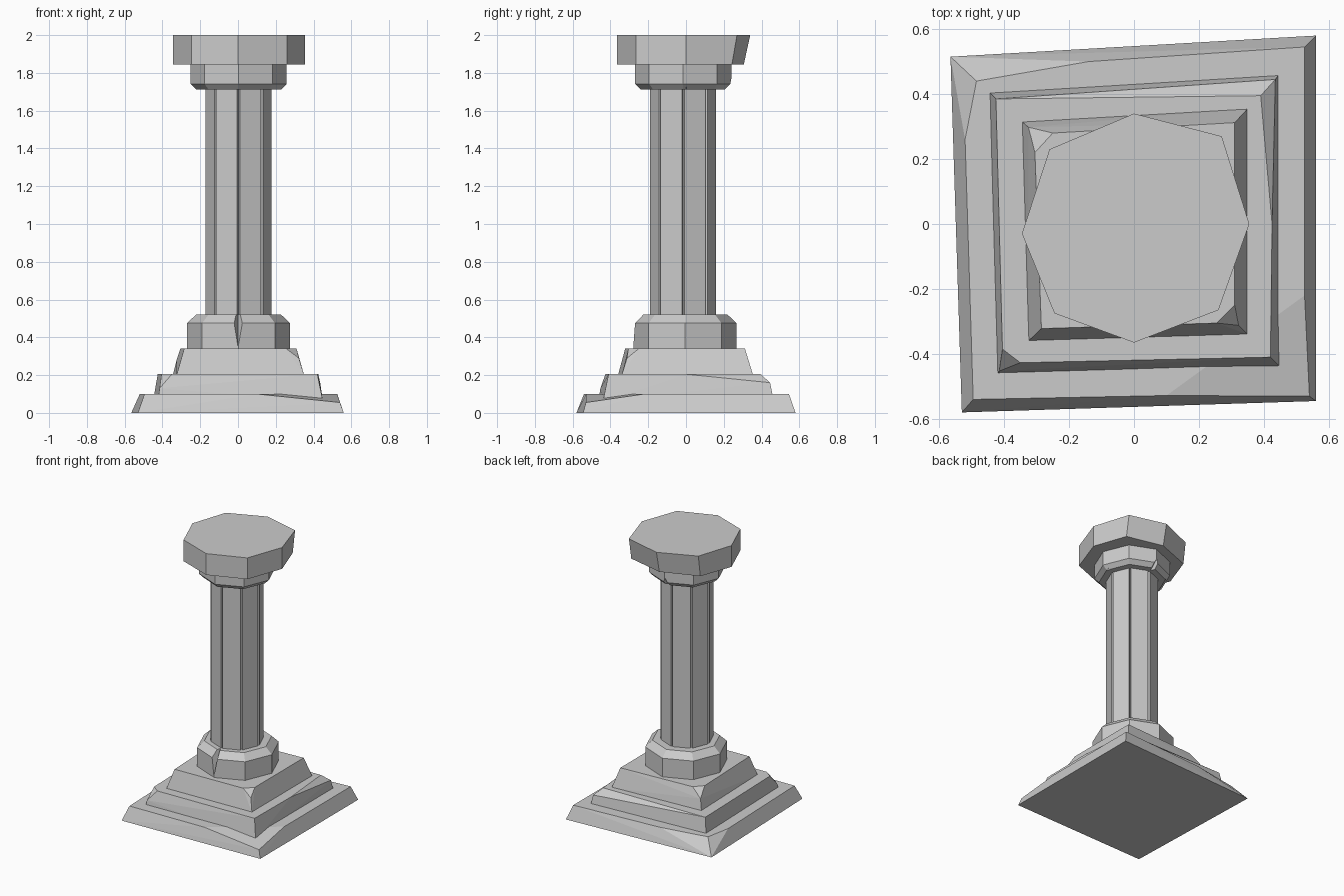
import bpy, bmesh
from math import sin, cos, pi
from mathutils import Vector

cube = bpy.data.objects.get("Cube")
if cube:
    bpy.data.objects.remove(cube)

stone = bpy.data.materials.new("grey_stone")
stone.use_nodes = True
GREY = (0.6, 0.6, 0.6, 1)
stone.diffuse_color = GREY
stone.node_tree.nodes["Principled BSDF"].inputs["Base Color"].default_value = GREY


def finish(name, bm):
    bmesh.ops.recalc_face_normals(bm, faces=bm.faces[:])
    mesh = bpy.data.meshes.new(name)
    bm.to_mesh(mesh)
    bm.free()
    mesh.materials.append(stone)
    obj = bpy.data.objects.new(name, mesh)
    bpy.context.collection.objects.link(obj)
    return obj


def hull(name, points):
    """Convex block around a few corner points."""
    bm = bmesh.new()
    for p in points:
        bm.verts.new(p)
    result = bmesh.ops.convex_hull(bm, input=bm.verts[:])
    loose = [v for v in bm.verts if not v.link_faces]
    bmesh.ops.delete(bm, geom=loose, context='VERTS')
    bmesh.ops.dissolve_limit(bm, angle_limit=0.01, verts=bm.verts[:], edges=bm.edges[:])
    return finish(name, bm)


def loft(name, rings):
    """Closed solid through rings that have the same number of points."""
    bm = bmesh.new()
    loops = [[bm.verts.new(p) for p in ring] for ring in rings]
    n = len(loops[0])
    for low, high in zip(loops, loops[1:]):
        for i in range(n):
            j = (i + 1) % n
            bm.faces.new((low[i], low[j], high[j], high[i]))
    bm.faces.new(loops[0][::-1])
    bm.faces.new(loops[-1])
    return finish(name, bm)


def octagon(r, z, cx=0.003, cy=-0.005):
    return [(cx + r * cos(i * pi / 4), cy + r * sin(i * pi / 4), z) for i in range(8)]


def notch(target, points):
    """Break a small wedge out of a block."""
    cutter = hull(target.name + "_chip_cutter", points)
    cutter.hide_render = True
    mod = target.modifiers.new("chip", 'BOOLEAN')
    mod.object = cutter
    mod.operation = 'DIFFERENCE'
    mod.solver = 'EXACT'
    bpy.context.view_layer.objects.active = target
    bpy.ops.object.modifier_apply(modifier=mod.name)
    bpy.data.objects.remove(cutter)


# Stepped plinth: worn, slightly skewed slabs with broken corners
hull("bottom_step", [
    (-.565, .515, 0), (.56, .58, 0), (.56, -.545, 0), (-.53, -.58, 0),
    (-.485, .44, .1), (-.14, .50, .1), (.525, .545, .1), (-.52, .26, .1),
    (-.495, -.54, .1), (.1, -.528, .1), (.525, -.22, .1), (.54, -.53, .055)])
hull("middle_step", [
    (-.45, .41, .06), (.45, .465, .06), (.45, -.44, .06), (-.425, -.465, .06),
    (-.425, .385, .205), (.39, .395, .205), (.435, .445, .16), (.425, 0, .205),
    (.42, -.41, .205), (-.35, -.427, .205), (-.405, -.385, .205), (-.415, -.453, .13)])
hull("upper_step", [
    (-.345, .315, .2), (.35, .355, .2), (.35, -.34, .2), (-.325, -.36, .2),
    (-.25, .28, .34), (-.305, .22, .34), (-.325, .298, .28), (.31, .312, .34),
    (.31, -.25, .34), (.255, -.305, .34), (.322, -.312, .29), (-.285, -.322, .34)])

# Bevelled base drum with a split at the front
drum = loft("base_drum", [octagon(.273, .335), octagon(.273, .475), octagon(.225, .52)])
notch(drum, [(0, -.19, .54), (-.05, -.31, .54), (.055, -.31, .54), (0, -.281, .34),
             (0, -.31, .34)])


# Shaft: eight flat sides parted by narrow grooves
def shaft_ring(z):
    ring = []
    for i in range(8):
        a = i * pi / 4
        out = Vector((cos(a), sin(a), 0))
        side = Vector((-sin(a), cos(a), 0))
        for r, s in ((.175, -.007), (.157, 0), (.175, .007)):
            ring.append(Vector((.003, -.015, z)) + out * r + side * s)
    return ring


loft("shaft", [shaft_ring(.5), shaft_ring(1.73)])

# Neck under the cap, with chips along the lower rim
neck = loft("neck", [octagon(.225, 1.712, cy=-.015), octagon(.255, 1.742, cy=-.015),
                     octagon(.255, 1.85, cy=-.015)])
notch(neck, [(.30, -.06, 1.70), (.30, .06, 1.70), (.30, 0, 1.765), (.19, 0, 1.70)])
notch(neck, [(-.06, .30, 1.70), (.08, .30, 1.70), (0, .30, 1.83), (0, .16, 1.70)])

# Eight-sided cap, tapering at the back
rim = [(.355, 0), (.27, .27), (0, .34), (-.26, .23),
       (-.345, -.03), (-.245, -.275), (0, -.365), (.26, -.265)]
loft("cap", [[(x, y * (.9 if y > .1 else 1), 1.845) for x, y in rim],
             [(x, y, 2) for x, y in rim]])
